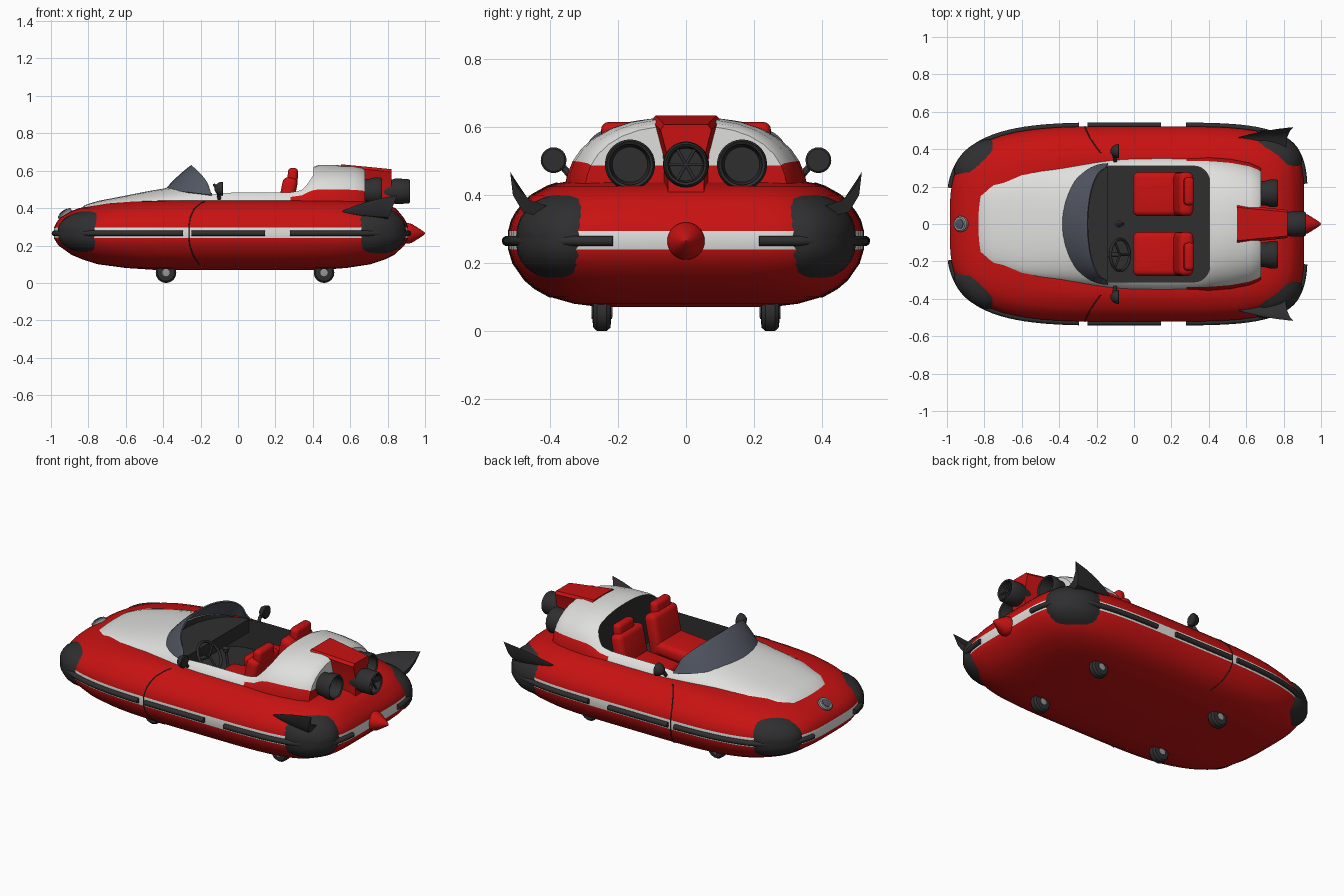
import bpy, bmesh, math
from mathutils import Vector, Matrix

if "Cube" in bpy.data.objects:
    bpy.data.objects.remove(bpy.data.objects["Cube"])

def mat(name, *c):
    m = bpy.data.materials.new(name)
    m.diffuse_color = (*c, 1)
    m.use_nodes = True
    m.node_tree.nodes["Principled BSDF"].inputs["Base Color"].default_value = m.diffuse_color
    return m

RED = mat("red paint", .58, .006, .006)
WHITE = mat("white paint", .74, .74, .73)
BLACK = mat("black rubber", .028, .028, .03)
GLASS = mat("smoky glass", .085, .095, .125)
GREY = mat("grey metal", .3, .31, .33)

def finish(o, angle=35):
    bpy.ops.object.select_all(action='DESELECT')
    o.select_set(True)
    bpy.context.view_layer.objects.active = o
    for m in list(o.modifiers):
        bpy.ops.object.modifier_apply(modifier=m.name)
    bpy.ops.object.shade_smooth_by_angle(angle=math.radians(angle))
    return o

def make(name, verts, faces, mats, idx=None):
    me = bpy.data.meshes.new(name)
    me.from_pydata([tuple(v) for v in verts], [], faces)
    for m in mats:
        me.materials.append(m)
    if idx:
        for p, i in zip(me.polygons, idx):
            p.material_index = i
    bm = bmesh.new()
    bm.from_mesh(me)
    bmesh.ops.recalc_face_normals(bm, faces=bm.faces)
    bm.to_mesh(me)
    bm.free()
    o = bpy.data.objects.new(name, me)
    bpy.context.collection.objects.link(o)
    return o

def strips(rows, cols, wrap):
    return [(r*cols+c, r*cols+(c+1) % cols, (r+1)*cols+(c+1) % cols, (r+1)*cols+c)
            for r in range(rows-1) for c in range(cols if wrap else cols-1)]

def loft(name, rings, m):
    n = len(rings[0])
    f = strips(len(rings), n, True) + [tuple(range(n)), tuple((len(rings)-1)*n+i for i in range(n))]
    return finish(make(name, [v for r in rings for v in r], f, [m]))

def lathe(name, profile, m, at, axis=(1, 0, 0), seg=32):
    q = Vector((1, 0, 0)).rotation_difference(Vector(axis)).to_matrix()
    return loft(name, [[q @ Vector((x, r*math.cos(2*math.pi*i/seg), r*math.sin(2*math.pi*i/seg))) + Vector(at)
                        for i in range(seg)] for x, r in profile], m)

def tube(name, pts, r, m, cyclic=False):
    cu = bpy.data.curves.new(name, 'CURVE')
    cu.dimensions = '3D'
    cu.bevel_depth, cu.bevel_resolution, cu.use_fill_caps = r, 3, True
    s = cu.splines.new('POLY')
    s.points.add(len(pts)-1)
    for p, v in zip(s.points, pts):
        p.co = (*v, 1)
    s.use_cyclic_u = cyclic
    s.use_smooth = True
    cu.materials.append(m)
    o = bpy.data.objects.new(name, cu)
    bpy.context.collection.objects.link(o)
    return o

def pad(name, size, at, tilt, m, bevel):
    bm = bmesh.new()
    bmesh.ops.create_cube(bm, size=1, matrix=Matrix.Translation(at) @ Matrix.Rotation(tilt, 4, 'Y') @ Matrix.Diagonal((*size, 1)))
    me = bpy.data.meshes.new(name)
    bm.to_mesh(me)
    bm.free()
    me.materials.append(m)
    o = bpy.data.objects.new(name, me)
    bpy.context.collection.objects.link(o)
    b = o.modifiers.new("round", 'BEVEL')
    b.width, b.segments = bevel, 4
    return finish(o, 50)

# hull levels: height, nose x, tail x, half width
LEVELS = [(.07, -.45, .45, .25), (.08, -.6, .58, .33), (.10, -.75, .71, .40), (.125, -.83, .785, .445),
          (.15, -.89, .835, .475), (.20, -.96, .89, .51), (.24, -.985, .91, .522), (.295, -.985, .91, .522),
          (.325, -.97, .90, .514), (.35, -.95, .885, .50), (.38, -.90, .86, .476), (.40, -.85, .84, .455),
          (.425, -.72, .78, .41), (.435, -.62, .72, .38), (.44, -.5, .65, .35)]

def hull(z, deg):
    for a, b in zip(LEVELS, LEVELS[1:]):
        if z <= b[0]:
            break
    t = (z-a[0])/(b[0]-a[0])
    x0, x1, w = (a[i]+(b[i]-a[i])*t for i in (1, 2, 3))
    c, s = math.cos(math.radians(deg)), math.sin(math.radians(deg))
    n = 3.5 if c < 0 else 5
    r = (abs(c)**n + abs(s)**n)**(-1/n)
    return Vector((-.04 + r*c*(x1+.04 if c > 0 else -.04-x0), r*s*w, z))

N = 96
f = strips(len(LEVELS), N, True)
idx = [1 if i//N == 6 else 0 for i in range(len(f))]
f += [tuple(range(N)), tuple((len(LEVELS)-1)*N+i for i in range(N))]
hull_obj = make("hull", [hull(l[0], 360*i/N) for l in LEVELS for i in range(N)], f, [RED, WHITE, BLACK], idx+[0, 0])

# upper body: x, half width, base height, top height
STATIONS = [(-.845, .12, .36, .39), (-.82, .19, .375, .416), (-.75, .235, .385, .438), (-.6, .28, .40, .467),
            (-.5, .30, .395, .487), (-.39, .315, .385, .506), (-.3, .328, .38, .523), (-.2, .342, .38, .538),
            (-.1, .354, .38, .545), (0, .36, .38, .545), (.15, .362, .38, .543), (.28, .36, .38, .546),
            (.34, .36, .38, .563), (.37, .36, .38, .595), (.395, .36, .38, .617), (.43, .358, .38, .63),
            (.52, .35, .38, .63), (.62, .33, .38, .625), (.665, .31, .38, .617), (.68, .30, .38, .605)]
FR = [0, .2, .35, .48, .62, .75, .86, .94, .985, .997, 1]
K = len(FR)-1
verts = []
for x, w, zb, zt in STATIONS:
    half = [(w*(1-q**2.5)**.4, zb+q*(zt-zb)) for q in FR]
    verts += [(x, -y, z) for y, z in half] + [(x, y, z) for y, z in half[-2::-1]]
C = 2*K+1
f = strips(len(STATIONS), C, True)
idx = []
for i in range(len(f)):
    col = i % C
    low = min(col, 2*K-1-col) < 3
    idx.append(0 if low and STATIONS[i//C][0] > .27 else 1)
for base, tail in ((0, False), ((len(STATIONS)-1)*C, True)):
    for i in range(K):
        f.append(tuple(base+j for j in ([i, i+1, C-2-i, C-1-i] if i < K-1 else [i, i+1, i+2])))
        idx.append(0 if tail and i < 3 else 1)
upper = make("upper_body", verts, f, [RED, WHITE, BLACK], idx)

# cockpit opening
plan = [(-.14-.22*math.cos(a), .31*math.sin(a)) for a in [math.radians(d) for d in range(-90, 91, 10)]]
plan += [(.32+.085*math.cos(a), .225+.085*math.sin(a)) for a in [math.radians(d) for d in range(90, -1, -15)]]
plan += [(.32+.085*math.cos(a), -.225+.085*math.sin(a)) for a in [math.radians(d) for d in range(0, -91, -15)]]
n = len(plan)
cut_faces = strips(2, n, True) + [tuple(range(n)), tuple(range(n, 2*n))]
cutter = make("cockpit_cutter", [(x, y, z) for z in (.30, .85) for x, y in plan], cut_faces,
              [RED, WHITE, BLACK], [2]*len(cut_faces))
cutter.hide_render = True
for o in (hull_obj, upper):
    b = o.modifiers.new("cockpit", 'BOOLEAN')
    b.operation, b.solver, b.object = 'DIFFERENCE', 'EXACT', cutter
    finish(o)
bpy.data.objects.remove(cutter)

# dashboard and windscreen
arc = [(-.14-.215*math.cos(a), .305*math.sin(a)) for a in [math.radians(d) for d in range(-90, 91, 10)]]
loft("dashboard", [[(x, y, z) for x, y in arc] for z in (.40, .48)], BLACK)
verts = []
R, S = 6, 33
for r in range(R):
    t = r/(R-1)
    for s in range(S):
        a = math.pi*(s/(S-1)-.5)
        c = max(math.cos(a), 0)
        lo = Vector((-.14-.25*c, .325*math.sin(a), .47+.03*c))
        hi = Vector((-.155-.095*c, .295*math.sin(a), .515+.115*c**.7))
        verts.append(lo.lerp(hi, t) + Vector((0, 0, .03*t*(1-t)*c)))
glass = make("windscreen", verts, strips(R, S, False), [GLASS])
glass.modifiers.new("thickness", 'SOLIDIFY').thickness = .008
finish(glass)

# steering wheel and gear knob
q = Vector((0, 0, 1)).rotation_difference(Vector((.8, 0, .6))).to_matrix()
hub = Vector((-.075, -.165, .455))
ring = [hub + q @ Vector((.085*math.cos(a), .085*math.sin(a), 0)) for a in [math.pi*i/16 for i in range(32)]]
tube("steering_wheel", ring, .008, BLACK, True)
for i in (0, 11, 21):
    tube("steering_spoke", [hub, ring[i]], .006, BLACK)
tube("steering_column", [hub, hub+Vector((-.09, 0, -.05))], .012, BLACK)
tube("gear_lever", [(-.06, 0, .3), (-.08, 0, .42)], .008, BLACK)
lathe("gear_knob", [(-.02, .004), (-.012, .016), (.008, .019), (.02, .006)], BLACK, (-.08, 0, .43), (0, 0, 1), 16)

def crescent(x, k, s):
    pts = [(.40, .365), (.46, .385), (.495, .42), (.518, .468), (.51, .40), (.48, .35), (.42, .335)]
    return [(x+(z-.465)*.4*k, s*(.46+(y-.46)*k), .38+(z-.38)*k) for y, z in pts]

for s in (-1, 1):
    # seats
    pad("seat_cushion", (.27, .235, .08), (.13, s*.16, .365), -.08, RED, .03)
    pad("seat_back", (.08, .235, .24), (.26, s*.16, .445), .2, RED, .03)
    pad("headrest", (.055, .15, .11), (.292, s*.175, .56), .08, RED, .022)
    # side exhausts
    lathe("side_exhaust", [(.60, .06), (.70, .066), (.73, .074), (.76, .074), (.77, .068), (.765, .06), (.70, .052)],
          BLACK, (0, s*.165, .49))
    # mirrors
    lathe("mirror", [(-.03, .008), (-.02, .025), (-.005, .035), (.012, .038), (.016, .033)], BLACK, (-.095, s*.39, .503), seg=24)
    tube("mirror_stem", [(-.1, s*.335, .45), (-.105, s*.36, .48), (-.1, s*.385, .5)], .01, BLACK)
    # rear fins
    loft("rear_fin", [crescent(x, k, s) for x, k in ((.56, .06), (.62, .35), (.69, .62), (.77, .84), (.85, 1))], BLACK)
    # domed corner bumpers
    for nm, mid, dd, zm, dz in (("front_bumper", 142, 11, .275, .115), ("rear_bumper", 42, 11, .28, .13)):
        verts = []
        for j in range(7):
            r = j/6
            for i in range(28):
                a = 2*math.pi*i/28
                c, sn = math.cos(a), math.sin(a)
                k = r*(abs(c)**3+abs(sn)**3)**(-1/3)
                p = hull(zm+dz*k*sn, s*(mid+dd*k*c))
                d = Vector((.7*(-1 if mid > 90 else 1), .7*s, (p.z-.27)*4)).normalized()
                verts.append(p + d*(.022*(1-r**5)-.005*r**5))
        finish(make(nm, verts, strips(7, 28, True), [BLACK]), 60)
    # rub strips along the white band, and door seam
    for nm, a0, a1 in (("front_strip", 160, 105), ("middle_strip", 102.5, 79), ("rear_strip", 71.5, 22)):
        pts = []
        for i in range(25):
            p = hull(.265, s*(a0+(a1-a0)*i/24))
            pts.append(p + Vector((p.x*.2, p.y, 0)).normalized()*.006)
        tube(nm, pts, .015, BLACK)
    tube("door_seam", [hull(l[0], s*103.3) for l in LEVELS[2:-1]], .003, BLACK)
    # small wheels with struts
    for x in (-.385, .46):
        lathe("wheel", [(-.027, .03), (-.025, .046), (-.014, .055), (.014, .055), (.025, .046), (.027, .03)],
              BLACK, (x, s*.248, .055), (0, 1, 0), 24)
        lathe("wheel_hub", [(-.031, .014), (-.03, .02), (.03, .02), (.031, .014)], GREY, (x, s*.248, .055), (0, 1, 0), 16)
        pad("wheel_strut", (.05, .06, .06), (x, s*.248, .095), 0, BLACK, .012)

# centre spine with engine exhaust
def spine(x, w, zt):
    return [(x, -w*.7, .41), (x, -w*.75, .52), (x, -w, zt-.015), (x, -w*.85, zt),
            (x, w*.85, zt), (x, w, zt-.015), (x, w*.75, .52), (x, w*.7, .41)]
loft("engine_spine", [spine(.55, .105, .634), spine(.68, .09, .622), spine(.82, .075, .608)], RED)
lathe("centre_exhaust", [(.74, .055), (.82, .062), (.84, .068), (.91, .066), (.92, .06), (.915, .053), (.85, .048)],
      BLACK, (0, 0, .49))
for i in range(3):
    a = math.pi*i/3
    v = Vector((0, math.cos(a), math.sin(a)))*.054
    tube("exhaust_spoke", [Vector((.9, 0, .49))-v, Vector((.9, 0, .49))+v], .005, BLACK)

# tail cone and nose badge
lathe("tail_cone", [(.86, .05), (.91, .055), (.93, .05), (.97, .025), (.995, .008), (1, .002)], RED, (0, 0, .265))
lathe("nose_badge_rim", [(-.02, .042), (.008, .042), (.014, .036), (.014, .03)], GREY, (-.925, 0, .368), (-.6, 0, .8))
lathe("nose_badge_centre", [(0, .028), (.018, .026), (.021, .01)], GLASS, (-.925, 0, .368), (-.6, 0, .8))
